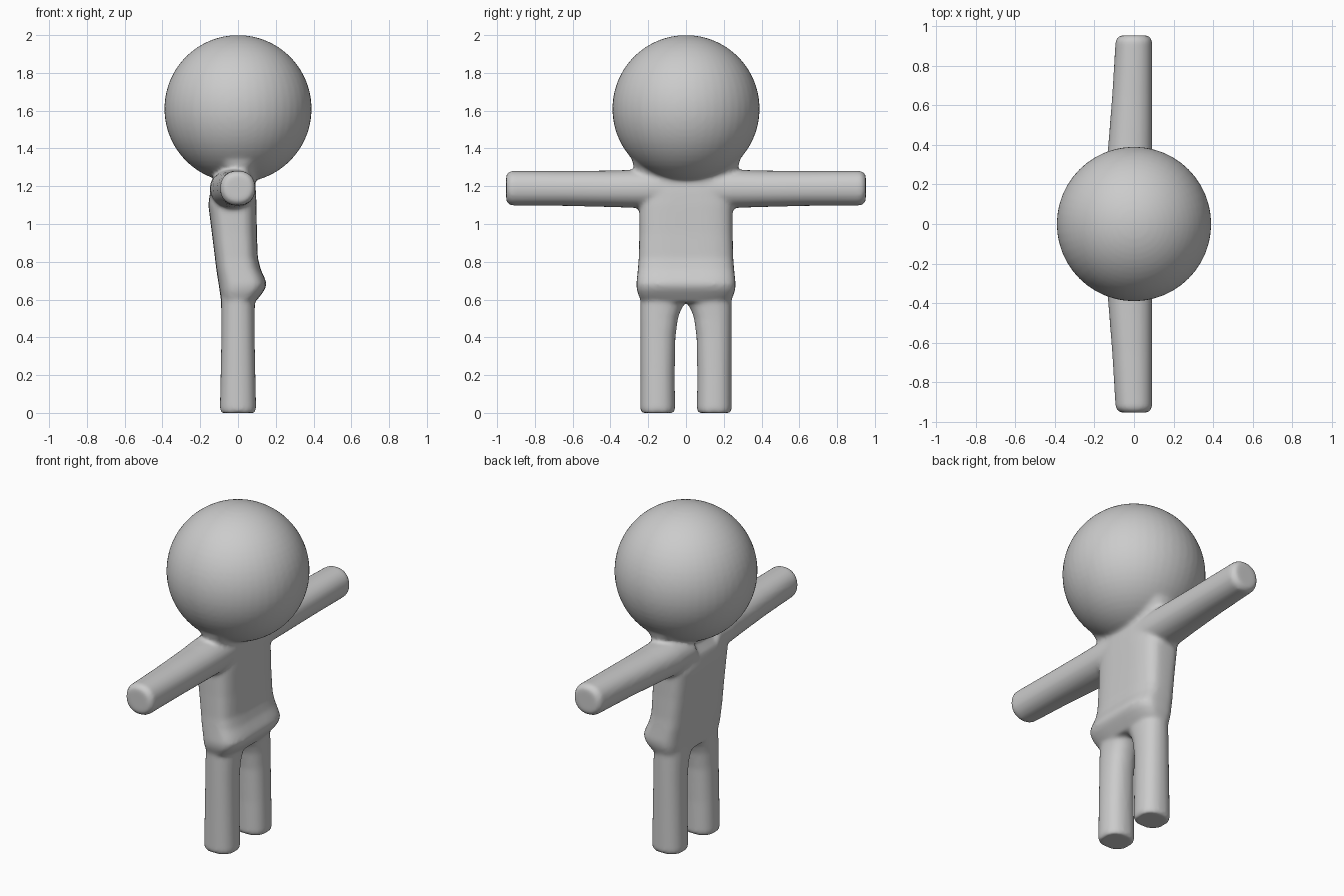
import bpy, bmesh
from math import sin, cos, pi, copysign
from mathutils import Matrix

if "Cube" in bpy.data.objects:
    bpy.data.objects.remove(bpy.data.objects["Cube"])

bm = bmesh.new()


def spow(v, e):
    return copysign(abs(v) ** e, v)


def loft(sections, axis, n=40):
    """Closed tube through (pos, a_min, a_max, b_min, b_max, exponent) sections.
    axis 'z': a = x, b = y.  axis 'y': a = x, b = z."""
    rings = []
    for p, a0, a1, b0, b1, e in sections:
        ring = []
        for i in range(n):
            t = 2 * pi * i / n
            a = (a0 + a1) / 2 + (a1 - a0) / 2 * spow(cos(t), 2 / e)
            b = (b0 + b1) / 2 + (b1 - b0) / 2 * spow(sin(t), 2 / e)
            ring.append(bm.verts.new((a, b, p) if axis == 'z' else (a, p, b)))
        rings.append(ring)
    for r, s in zip(rings, rings[1:]):
        for i in range(n):
            j = (i + 1) % n
            bm.faces.new((r[i], r[j], s[j], s[i]))
    bm.faces.new(rings[0])
    bm.faces.new(rings[-1])


# torso: (z, back x, front x, half width)
torso = [(.585, -.09, .09, .235, 3), (.62, -.093, .118, .25, 3.5),
         (.65, -.098, .14, .26, 3.5), (.68, -.102, .152, .263, 3.5),
         (.71, -.107, .143, .26, 3.5), (.76, -.115, .12, .255, 3.5),
         (.82, -.122, .105, .25, 3.5), (.95, -.138, .1, .247, 3.5),
         (1.1, -.157, .098, .247, 3.5), (1.17, -.148, .095, .25, 3.2),
         (1.22, -.12, .09, .255, 3), (1.26, -.1, .09, .262, 2.8),
         (1.3, -.115, .115, .275, 2.5), (1.35, -.2, .2, .29, 2.2),
         (1.42, -.25, .25, .3, 2)]
loft([(z, x0, x1, -h, h, e) for z, x0, x1, h, e in torso], 'z')

# legs: (z, inner y, outer y, half depth)
leg = [(0, .063, .237, .092), (.02, .058, .242, .096), (.2, .06, .241, .092),
       (.4, .056, .241, .088), (.5, .043, .241, .088), (.55, .025, .241, .089),
       (.58, .005, .241, .09), (.66, -.01, .243, .09)]
# arms: (y, back x, front x, bottom z, top z)
arm = [(.1, -.15, .09, 1.08, 1.29), (.25, -.145, .092, 1.085, 1.288),
       (.4, -.13, .092, 1.09, 1.283), (.65, -.11, .092, 1.096, 1.281),
       (.93, -.093, .092, 1.098, 1.282), (.952, -.07, .07, 1.12, 1.26)]
for s in (1, -1):
    loft([(z, -d, d, *sorted((s * i, s * o)), 2.3) for z, i, o, d in leg], 'z')
    loft([(s * y, x0, x1, z0, z1, 2.2) for y, x0, x1, z0, z1 in arm], 'y')

# head ball
bmesh.ops.create_uvsphere(bm, u_segments=48, v_segments=32, radius=.39,
                          matrix=Matrix.Translation((0, 0, 1.61)))
bmesh.ops.recalc_face_normals(bm, faces=bm.faces[:])

mesh = bpy.data.meshes.new("figure")
bm.to_mesh(mesh)
bm.free()
figure = bpy.data.objects.new("figure", mesh)
bpy.context.collection.objects.link(figure)

# fuse the parts into one soft skin
remesh = figure.modifiers.new("fuse", 'REMESH')
remesh.mode = 'VOXEL'
remesh.voxel_size = .012
remesh.use_smooth_shade = True
soft = figure.modifiers.new("soften", 'SMOOTH')
soft.factor = .5
soft.iterations = 6
